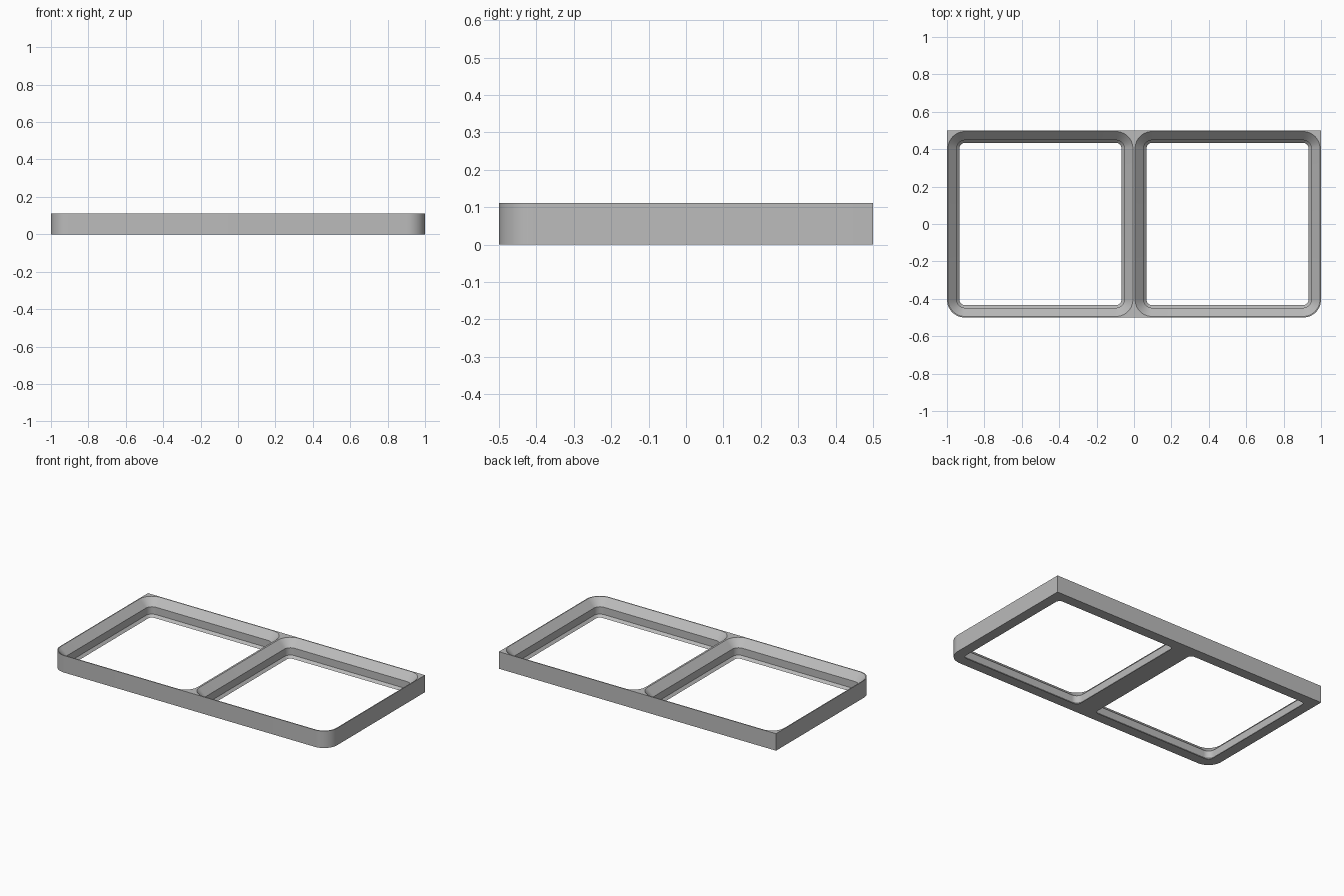
import bpy, bmesh, math

if "Cube" in bpy.data.objects:
    bpy.data.objects.remove(bpy.data.objects["Cube"])

H = 0.111      # plate height
SEG = 12       # segments per rounded corner

grey = bpy.data.materials.new("mid grey")
grey.diffuse_color = (0.5, 0.5, 0.5, 1)
grey.use_nodes = True
grey.node_tree.nodes["Principled BSDF"].inputs["Base Color"].default_value = grey.diffuse_color


def outline(cx, hx, hy, radii):
    """Rounded rectangle; radii run back right, back left, front left, front right."""
    pts = []
    corners = ((1, 1), (-1, 1), (-1, -1), (1, -1))
    for i, ((sx, sy), r) in enumerate(zip(corners, radii)):
        if r == 0:
            pts.append((cx + sx * hx, sy * hy))
            continue
        for k in range(SEG + 1):
            a = math.pi / 2 * (i + k / SEG)
            pts.append((cx + sx * (hx - r) + r * math.cos(a),
                        sy * (hy - r) + r * math.sin(a)))
    return pts


def loft(name, rings):
    """Closed solid through stacked (outline, z) rings."""
    bm = bmesh.new()
    loops = [[bm.verts.new((x, y, z)) for x, y in pts] for pts, z in rings]
    n = len(loops[0])
    for a, b in zip(loops, loops[1:]):
        for i in range(n):
            j = (i + 1) % n
            bm.faces.new((a[i], a[j], b[j], b[i]))
    bm.faces.new(loops[0][::-1])
    bm.faces.new(loops[-1])
    bmesh.ops.recalc_face_normals(bm, faces=bm.faces)
    me = bpy.data.meshes.new(name)
    bm.to_mesh(me)
    bm.free()
    me.materials.append(grey)
    ob = bpy.data.objects.new(name, me)
    bpy.context.collection.objects.link(ob)
    return ob


# Plate body: square back corners, rounded front corners
body = outline(0, 1, 0.5, (0, 0, 0.095, 0.095))
plate = loft("grid_frame", [(body, 0), (body, H)])

# Cell pockets: (inset, z) profile with lower chamfer, straight wall, upper chamfer
profile = ((0.067, -0.03), (0.067, 0), (0.052, 0.016),
           (0.052, 0.064), (0.006, H), (0.006, H + 0.03))
for side, cx in (("left", -0.5), ("right", 0.5)):
    rings = [(outline(cx, 0.5 - t, 0.5 - t, (0.095 - t,) * 4), z) for t, z in profile]
    pocket = loft(side + "_pocket_cutter", rings)
    pocket.hide_render = True
    pocket.hide_set(True)
    cut = plate.modifiers.new(side + " pocket", 'BOOLEAN')
    cut.operation = 'DIFFERENCE'
    cut.solver = 'EXACT'
    cut.object = pocket

# Apply the cuts, then smooth the rounded corners
bpy.context.view_layer.objects.active = plate
plate.select_set(True)
for m in list(plate.modifiers):
    bpy.ops.object.modifier_apply(modifier=m.name)
bpy.ops.object.shade_smooth_by_angle(angle=math.radians(30))
